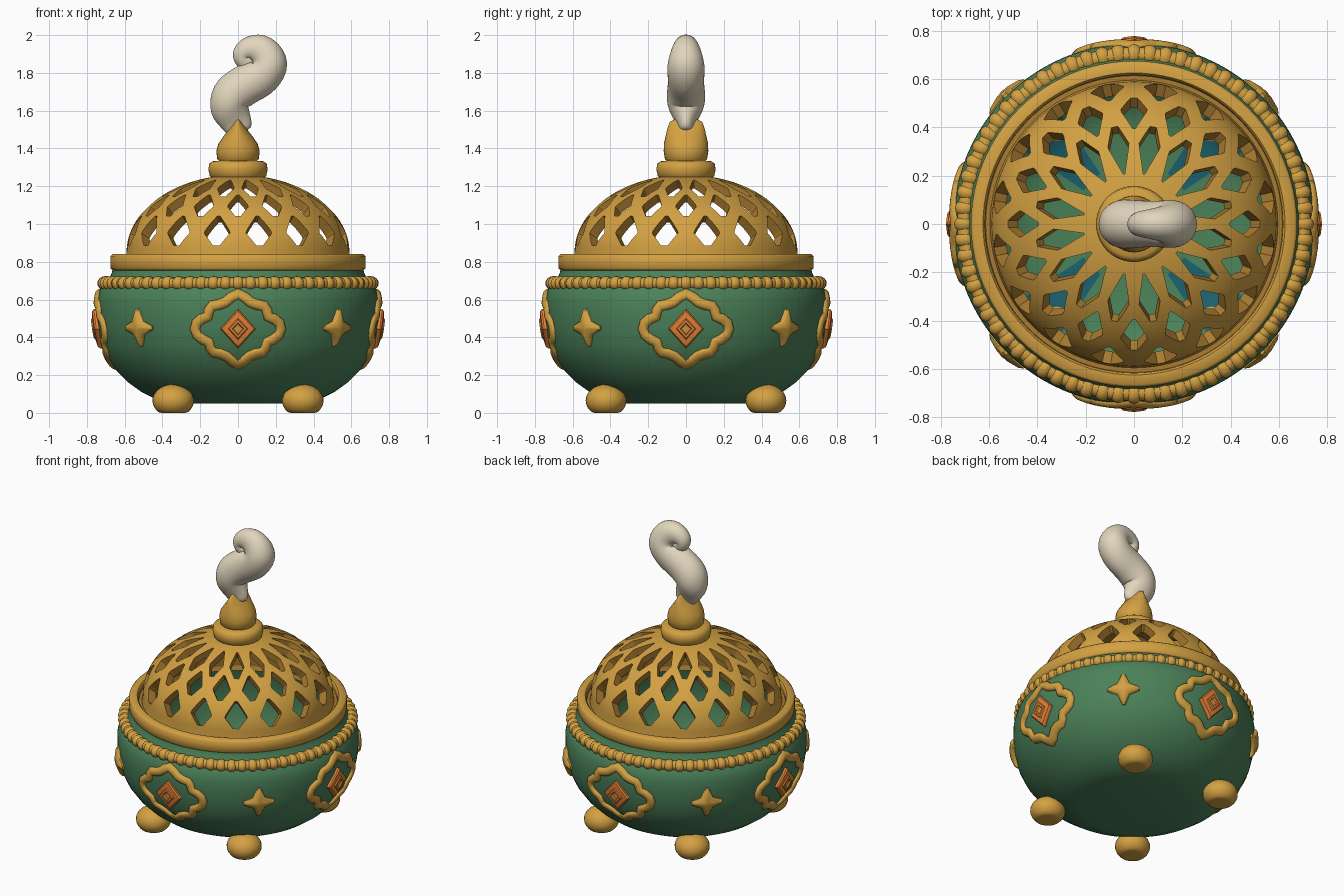
import bpy, bmesh, math
from math import sin, cos, pi, radians
from mathutils import Vector

if "Cube" in bpy.data.objects:
    bpy.data.objects.remove(bpy.data.objects["Cube"])


def material(name, rgb):
    m = bpy.data.materials.new(name)
    m.use_nodes = True
    m.diffuse_color = (*rgb, 1)
    m.node_tree.nodes["Principled BSDF"].inputs["Base Color"].default_value = (*rgb, 1)
    return m


GOLD = material("gold", (0.65, 0.355, 0.055))
DARK_GOLD = material("dark gold", (0.4, 0.2, 0.03))
GREEN = material("green glaze", (0.07, 0.22, 0.1))
TEAL = material("teal glaze", (0.01, 0.12, 0.16))
ORANGE = material("orange gem", (0.8, 0.23, 0.04))
SMOKE = material("pale smoke", (0.76, 0.67, 0.51))


def skin(bm, rings, loop=False):
    """Skin a list of equal rings; loop joins the last to the first."""
    vs = [[bm.verts.new(p) for p in ring] for ring in rings]
    n = len(vs[0])
    pairs = list(zip(vs, vs[1:])) + ([(vs[-1], vs[0])] if loop else [])
    for a, b in pairs:
        for i in range(n):
            j = (i + 1) % n
            bm.faces.new((a[i], a[j], b[j], b[i]))
    if not loop:
        bm.faces.new(vs[0][::-1])
        bm.faces.new(vs[-1])


def smooth(ob, angle):
    bpy.ops.object.select_all(action='DESELECT')
    ob.select_set(True)
    bpy.context.view_layer.objects.active = ob
    bpy.ops.object.shade_smooth_by_angle(angle=radians(angle))


def finish(name, bm, *mats, angle=40):
    bmesh.ops.recalc_face_normals(bm, faces=bm.faces)
    me = bpy.data.meshes.new(name)
    bm.to_mesh(me)
    bm.free()
    for m in mats:
        me.materials.append(m)
    ob = bpy.data.objects.new(name, me)
    bpy.context.collection.objects.link(ob)
    smooth(ob, angle)
    return ob


def circle(rx, z, n=96, ry=None):
    ry = rx if ry is None else ry
    return [(rx * cos(2 * pi * i / n), ry * sin(2 * pi * i / n), z) for i in range(n)]


def lathe(name, profile, *mats, loop=False, angle=40):
    bm = bmesh.new()
    skin(bm, [circle(r, z) for r, z in profile], loop)
    return finish(name, bm, *mats, angle=angle)


def paint(ob, rule):
    """Give the second material to the faces that meet the rule."""
    for p in ob.data.polygons:
        p.material_index = 1 if rule(p) else 0


# Bowl: outer wall, lip, inner wall with teal patches on the diagonals
outer = [(0.34, 0.05), (0.43, 0.07), (0.51, 0.11), (0.58, 0.16), (0.64, 0.22), (0.69, 0.29),
         (0.722, 0.36), (0.74, 0.44), (0.748, 0.52), (0.747, 0.59), (0.733, 0.65),
         (0.69, 0.7), (0.668, 0.74), (0.662, 0.77)]
inner = [(0.62, 0.77), (0.68, 0.6), (0.68, 0.42), (0.6, 0.22), (0.5, 0.13),
         (0.42, 0.1), (0.25, 0.09), (0.05, 0.09)]
bowl = lathe("bowl", outer + inner, GREEN, TEAL)
paint(bowl, lambda p: 0.25 < math.hypot(p.center.x, p.center.y) < 0.6 and p.normal.z > 0.3
      and abs(math.atan2(p.center.y, p.center.x) % (pi / 2) - pi / 4) < radians(13))


def bowl_radius(z):
    for (r0, z0), (r1, z1) in zip(outer, outer[1:]):
        if z0 <= z <= z1:
            return r0 + (r1 - r0) * (z - z0) / (z1 - z0)
    return outer[-1][0]


def on_bowl(a, u, z, off):
    """Point on the bowl, u along its girth from angle a, raised by off."""
    r = bowl_radius(z) + off
    t = a + u / 0.74
    return Vector((r * cos(t), r * sin(t), z))


# Rim that carries the lid, with a dark groove inside
rim = lathe("lid_rim", [(0.55, 0.755), (0.665, 0.755), (0.675, 0.765), (0.675, 0.83), (0.665, 0.84),
                        (0.625, 0.84), (0.617, 0.83), (0.614, 0.805), (0.55, 0.805)],
            GOLD, DARK_GOLD, loop=True, angle=50)
paint(rim, lambda p: 0.78 < p.center.z < 0.83 and math.hypot(p.center.x, p.center.y) < 0.62)

# Pierced dome
MID = Vector((0, 0, 0.6))


def dome_profile(t):
    return 0.59 * cos(radians(t)), 0.85 + 0.41 * sin(radians(t))


def dome_point(deg, t, scale):
    r, z = dome_profile(t)
    p = Vector((r * cos(radians(deg)), r * sin(radians(deg)), z))
    return MID + (p - MID) * scale


shell = [(0.597, 0.79)] + [dome_profile(3 * i) for i in range(28)]
liner = [(r * 0.91, z - 0.045 * (z - 0.79) / 0.46) for r, z in reversed(shell)]
dome = lathe("pierced_dome", shell + liner, GOLD, DARK_GOLD, loop=True)
COUNT = 16
STEP = 360 / COUNT
bm = bmesh.new()
for low, high, half, shift in ((5, 28, 7, 0.5), (28, 48, 6.6, 0), (46, 69, 7.6, 0.5)):
    mid = low + 0.45 * (high - low)
    kite = [(0.25, low), (1, mid - 1), (0.95, mid + 1), (0.12, high),
            (-0.12, high), (-0.95, mid + 1), (-1, mid - 1), (-0.25, low)]
    for k in range(COUNT):
        skin(bm, [[dome_point((shift + k) * STEP + x * half, t, s) for x, t in kite]
                  for s in (0.75, 1.15)])
cutter = finish("dome_cutter", bm, GOLD)
mod = dome.modifiers.new("openings", 'BOOLEAN')
mod.object, mod.operation, mod.solver = cutter, 'DIFFERENCE', 'EXACT'
bpy.context.view_layer.objects.active = dome
bpy.ops.object.modifier_apply(modifier=mod.name)
bpy.data.objects.remove(cutter)
smooth(dome, 35)
# Hole walls and lining are darker than the outer face
paint(dome, lambda p: p.normal.dot((p.center - MID).normalized()) < 0.6)

# Finial: collar, then a bulb pinched to a ridge
lathe("finial_collar", [(0.13, 1.235), (0.15, 1.255), (0.157, 1.29), (0.152, 1.32),
                        (0.135, 1.332), (0.08, 1.335)], GOLD, angle=60)
bm = bmesh.new()
skin(bm, [circle(rx, z, 32, ry) for rx, ry, z in (
    (0.09, 0.09, 1.32), (0.11, 0.112, 1.345), (0.115, 0.118, 1.385), (0.104, 0.117, 1.425),
    (0.076, 0.108, 1.465), (0.045, 0.099, 1.505), (0.02, 0.086, 1.54), (0.006, 0.055, 1.556))])
finish("finial_bulb", bm, GOLD, angle=60)

# Smoke: a tube swelling and curling in the xz plane
path = [(0.01, 1.48, 0.075), (0, 1.53, 0.08), (-0.053, 1.6, 0.114), (-0.045, 1.68, 0.124),
        (0.04, 1.74, 0.112), (0.13, 1.78, 0.115), (0.18, 1.85, 0.12), (0.13, 1.925, 0.105),
        (0.055, 1.93, 0.084), (0.01, 1.888, 0.068), (0.04, 1.848, 0.06), (0.09, 1.858, 0.045)]
bm = bmesh.new()
rings = []
for i, (x, z, r) in enumerate(path):
    a, b = path[max(i - 1, 0)], path[min(i + 1, len(path) - 1)]
    side = Vector((a[1] - b[1], 0, b[0] - a[0])).normalized()
    depth = 0.55 if i < 2 else 0.75 if i > 6 else 0.88
    rings.append([Vector((x, 0, z)) + side * r * cos(q) + Vector((0, depth * r * sin(q), 0))
                  for q in (2 * pi * k / 12 for k in range(12))])
skin(bm, rings)
smoke = finish("smoke_curl", bm, SMOKE, angle=180)
soften = smoke.modifiers.new("soften", 'SUBSURF')
soften.levels = soften.render_levels = 2

# Ring of beads under the rim, on a gold band
lathe("bead_band", [(0.7 + 0.032 * cos(q), 0.686 + 0.031 * sin(q))
                    for q in (2 * pi * j / 12 for j in range(12))], GOLD, loop=True, angle=60)
bm = bmesh.new()
for k in range(68):
    t = 2 * pi * k / 68
    for v in bmesh.ops.create_uvsphere(bm, u_segments=12, v_segments=8, radius=1)["verts"]:
        r, s = 0.702 + 0.043 * v.co.x, 0.036 * v.co.y
        v.co = (r * cos(t) - s * sin(t), r * sin(t) + s * cos(t), 0.686 + 0.038 * v.co.z)
finish("bead_ring", bm, GOLD, angle=180)

# Feet, and four-pointed stars on the diagonals
for k, (name, sx, sy) in enumerate((("back_left", 1, 1), ("back_right", -1, 1),
                                    ("front_right", -1, -1), ("front_left", 1, -1))):
    a = pi / 4 + k * pi / 2
    bm = bmesh.new()
    for v in bmesh.ops.create_uvsphere(bm, u_segments=24, v_segments=16, radius=1)["verts"]:
        v.co = (0.343 * sx + 0.11 * v.co.x, 0.423 * sy + 0.108 * v.co.y,
                max(0, 0.065 + 0.086 * v.co.z))
    finish(name + "_foot", bm, GOLD, angle=50)
    bm = bmesh.new()
    star = [(0.1 if i % 2 == 0 else 0.052, i * pi / 4 + s)
            for i in range(8) for s in ((-0.1, 0.1) if i % 2 == 0 else (0,))]
    skin(bm, [[on_bowl(a, f * r * cos(q), 0.45 + f * r * sin(q), off) for r, q in star]
              for f, off in ((1, -0.03), (1, 0.01), (0.8, 0.022), (0.3, 0.032))])
    finish(name + "_star", bm, GOLD, angle=40)

# Medallions on the four sides: lobed frame and stepped gem
quarter = [(0.232, 0), (0.222, 0.032), (0.192, 0.055), (0.16, 0.068), (0.153, 0.1), (0.137, 0.124),
           (0.1, 0.13), (0.065, 0.144), (0.035, 0.17), (0, 0.188)]
half = quarter + [(-x, z) for x, z in quarter[-2::-1]]
outline = half + [(x, -z) for x, z in half[-2:0:-1]]
for k, name in enumerate(("left", "back", "right", "front")):
    a = k * pi / 2
    bm = bmesh.new()
    rings = []
    for i, (x, z) in enumerate(outline):
        p, n = outline[i - 1], outline[(i + 1) % len(outline)]
        side = Vector((n[1] - p[1], p[0] - n[0])).normalized() * 0.028
        rings.append([on_bowl(a, x + side.x * cos(q), 0.443 + z + side.y * cos(q), 0.021 * sin(q))
                      for q in (2 * pi * j / 10 for j in range(10))])
    skin(bm, rings, loop=True)
    finish(name + "_medallion_frame", bm, GOLD, angle=60)
    bm = bmesh.new()
    skin(bm, [[on_bowl(a, 0.092 * f * cos(q), 0.445 + 0.104 * f * sin(q), off)
               for q in (0, pi / 2, pi, 3 * pi / 2)]
              for f, off in ((1, -0.03), (1, 0.016), (0.9, 0.024), (0.55, 0.026), (0.48, 0.033),
                             (0.32, 0.033), (0.25, 0.024))])
    gem = finish(name + "_gem", bm, ORANGE, GOLD, angle=20)
    paint(gem, lambda p: max(abs(gem.data.vertices[i].co.z - 0.445) for i in p.vertices) < 0.03
          and p.normal.dot(Vector((cos(a), sin(a), 0))) > 0.9)
